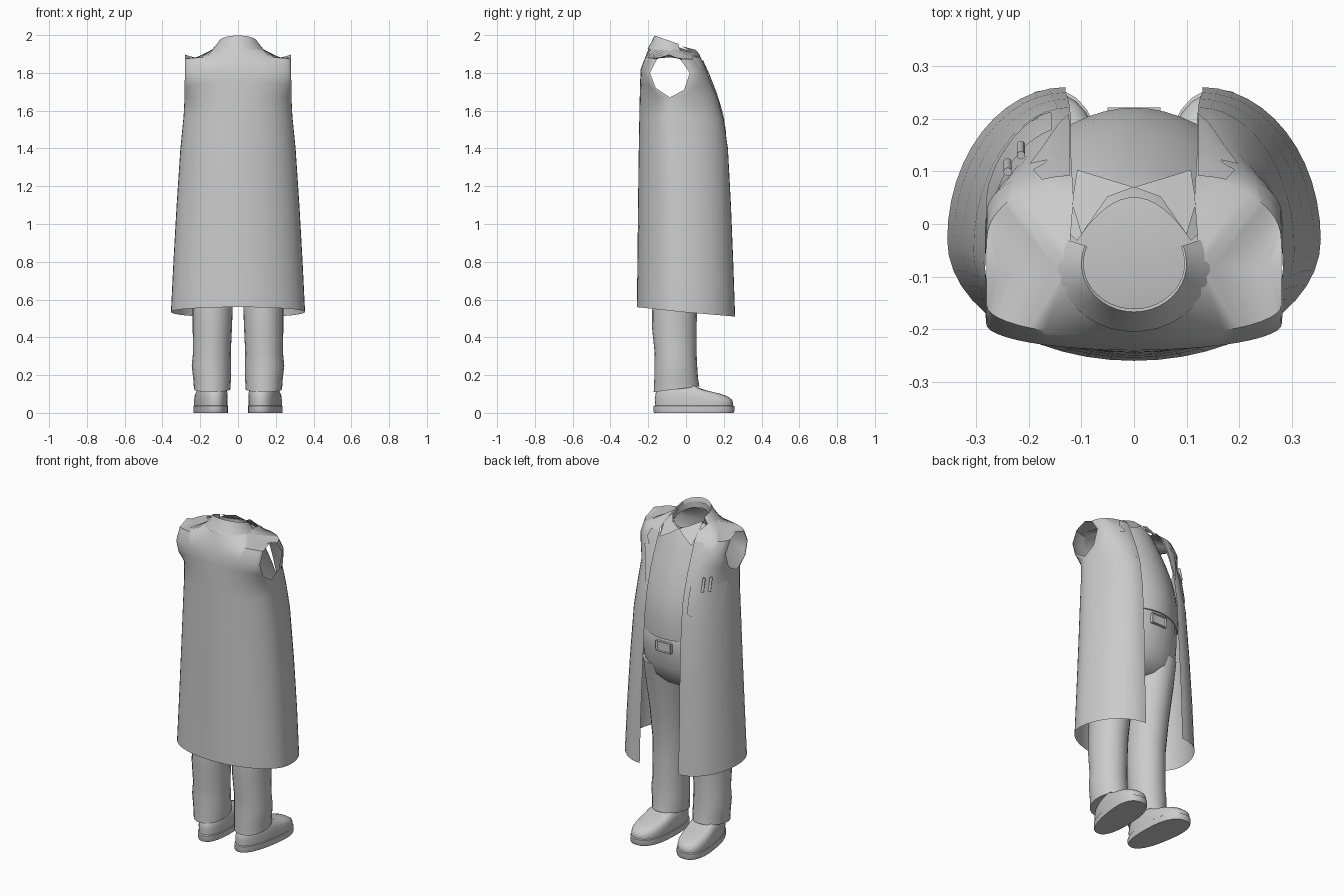
import bpy, bmesh, math
from math import sin, cos, pi, radians
from mathutils import Vector
from mathutils.bvhtree import BVHTree

if "Cube" in bpy.data.objects:
    bpy.data.objects.remove(bpy.data.objects["Cube"])

grey = bpy.data.materials.new("plain_grey")
grey.use_nodes = True
grey.diffuse_color = (0.6, 0.6, 0.6, 1)
grey.node_tree.nodes["Principled BSDF"].inputs["Base Color"].default_value = (0.6, 0.6, 0.6, 1)


def finish(name, bm, outward=None, angle=40):
    bmesh.ops.remove_doubles(bm, verts=bm.verts, dist=0.0005)
    bmesh.ops.recalc_face_normals(bm, faces=bm.faces)
    if outward:  # open shells: the sum of normals along this way must be positive
        if sum(f.normal.dot(Vector(outward)) * f.calc_area() for f in bm.faces) < 0:
            bmesh.ops.reverse_faces(bm, faces=bm.faces)
    me = bpy.data.meshes.new(name)
    bm.to_mesh(me)
    bm.free()
    me.materials.append(grey)
    ob = bpy.data.objects.new(name, me)
    bpy.context.collection.objects.link(ob)
    bpy.ops.object.select_all(action='DESELECT')
    ob.select_set(True)
    bpy.context.view_layer.objects.active = ob
    bpy.ops.object.shade_smooth_by_angle(angle=radians(angle))
    return ob


def loft(bm, rows, closed=False, caps=(False, False), mirror=False):
    for sx in ((1, -1) if mirror else (1,)):
        vs = [[bm.verts.new((p[0] * sx, p[1], p[2])) for p in r] for r in rows]
        n = len(rows[0])
        for a, b in zip(vs, vs[1:]):
            for i in range(n if closed else n - 1):
                j = (i + 1) % n
                bm.faces.new((a[i], a[j], b[j], b[i]))
        for cap, r in zip(caps, (vs[0], vs[-1])):
            if cap:
                bm.faces.new(r)


def oval(cx, cy, rx, ry, z, n=20, tilt=0):
    ring = []
    for i in range(n):
        t = 2 * pi * i / n
        ring.append((cx + rx * cos(t), cy + ry * sin(t), z + tilt * sin(t)))
    return ring


def interp(table, v):
    for (a, fa), (b, fb) in zip(table, table[1:]):
        if v <= b:
            return fa + (fb - fa) * max(0, (v - a) / (b - a))
    return table[-1][1]


# Coat: back and front panels that part around the armhole
COLS = 12
NECK = Vector((0.125, -0.08, 1.93))
SHOULDER = Vector((0.28, -0.09, 1.897))


def panel_row(x0, y0, z0, x1, y1, z1):
    row = []
    for i in range(COLS + 1):
        t = pi / 2 * i / COLS
        row.append((x0 + (x1 - x0) * sin(t), y1 + (y0 - y1) * cos(t),
                    z0 + (z1 - z0) * (1 - cos(t))))
    return row


def seam_row(neck_edge):
    h = COLS // 2
    row = [neck_edge(i / h) for i in range(h)]
    for i in range(h + 1):
        p = NECK.lerp(SHOULDER, i / h)
        p.z -= 0.03 * sin(pi * i / h)
        row.append(p)
    return row


back = [(0, -.26, .56, .355, -.03, .535), (0, -.257, .8, .342, -.03, .8),
        (0, -.254, 1.1, .325, -.035, 1.1), (0, -.25, 1.4, .305, -.05, 1.4),
        (0, -.247, 1.57, .288, -.07, 1.57), (0, -.245, 1.67, .283, -.085, 1.67),
        (0, -.243, 1.75, .283, -.16, 1.72), (0, -.24, 1.82, .281, -.19, 1.8),
        (0, -.215, 1.885, .28, -.155, 1.872)]
front = [(.13, .26, .51, .355, -.03, .535), (.13, .25, .8, .342, -.03, .8),
         (.125, .238, 1.1, .325, -.035, 1.1), (.122, .222, 1.4, .305, -.05, 1.4),
         (.12, .2, 1.55, .288, -.07, 1.57), (.12, .165, 1.67, .283, -.085, 1.67),
         (.12, .135, 1.75, .283, -.01, 1.71), (.118, .105, 1.82, .281, .02, 1.8),
         (.117, .08, 1.875, .28, -.03, 1.872)]
back_rows = [panel_row(*r) for r in back]
back_rows.append(seam_row(lambda s: (NECK.x * sin(s * pi / 2),
                                     NECK.y - 0.115 * cos(s * pi / 2), 1.935)))
front_rows = [panel_row(*r) for r in front]
front_rows.append(seam_row(lambda s: (.115 + .01 * s, .05 - .13 * s, 1.905 + .025 * s)))
bm = bmesh.new()
loft(bm, back_rows, mirror=True)
bmesh.ops.reverse_faces(bm, faces=bm.faces)
loft(bm, front_rows, mirror=True)
surface = BVHTree.FromBMesh(bm)
finish("coat", bm, (0, -1, 0.2), 50)


def drape(x, z, lift):
    hit = surface.ray_cast(Vector((x, 1, z)), Vector((0, -1, 0)))[0]
    return (x, (hit.y if hit else 0.05) + lift, z)


# Lapels lying on the coat front, with a notch
lapel = [(1.53, .124), (1.6, .145), (1.7, .172), (1.775, .198), (1.785, .165),
         (1.8, .172), (1.815, .192), (1.865, .175)]
bm = bmesh.new()
loft(bm, [[drape(.123 + (xo - .123) * i / 5, z, .007) for i in range(6)]
          for z, xo in lapel], mirror=True)
finish("lapels", bm, (0, 1, 0))

# Coat collar standing round the neck, lower toward the front
bm = bmesh.new()
rows = []
for rx, ry, drop in ((.145, .13, .085), (.122, .11, .045), (.1, .092, 0), (.096, .086, .005), (.1, .09, .07)):
    row = []
    for i in range(25):
        t = pi * (-0.12 + 1.24 * i / 24)
        y = -.075 - ry * sin(t)
        row.append((rx * cos(t), y, 1.943 - .35 * (y + .01) - drop * (0.6 + 0.4 * sin(t))))
    rows.append(row)
loft(bm, rows)
finish("coat_collar", bm, (0, -1, 0), 50)

# Shirt front, curved across the chest and belly
bm = bmesh.new()
rows = []
for z, y, w, k in ((1.285, .2, .235, 2.2), (1.285, .219, .235, 2.2), (1.4, .221, .235, 2.2),
                   (1.5, .206, .225, 2.2), (1.6, .178, .215, 2.2), (1.7, .143, .2, 2.4),
                   (1.8, .102, .17, 2.8), (1.86, .075, .14, 4), (1.9, .05, .108, 7)):
    rows.append([(w * i / 8, y - k * (w * i / 8) ** 2, z + 2.5 * max(0, z - 1.8) * abs(w * i / 8))
                 for i in range(-8, 9)])
loft(bm, rows)
finish("shirt", bm, (0, 1, 0))

# Shirt collar band and its two pointed flaps
bm = bmesh.new()
loft(bm, [[(.1 * cos(t), -.05 + .105 * sin(t), 1.94 - .035 * sin(t) - d)
           for t in [2 * pi * i / 24 for i in range(24)]] for d in (0.035, 0)], closed=True)
finish("shirt_collar_band", bm)
bm = bmesh.new()
for sx in (1, -1):
    pts = [(0, .07, 1.9), (.05, .052, 1.922), (.1, -.02, 1.94),
           (.118, .04, 1.905), (.108, .103, 1.835), (.05, .085, 1.865)]
    bm.faces.new([bm.verts.new((x * sx, y, z)) for x, y, z in pts])
finish("shirt_collar_flaps", bm, (0, 1, 1))

# Trousers: hips and two legs
bm = bmesh.new()
hips = [(.95, .1, .06, -.02), (.97, .19, .12, -.01), (1.02, .235, .165, -.005), (1.1, .252, .19, 0),
        (1.2, .255, .204, .002), (1.3, .25, .208, .002), (1.34, .23, .19, 0), (1.36, .15, .12, 0)]
loft(bm, [oval(0, cy, rx, ry, z, 28) for z, rx, ry, cy in hips], True, (True, True))
finish("trouser_hips", bm)
leg = [(.125, .137, -.05, .096, .121, .015), (.18, .137, -.052, .1, .116, 0),
       (.25, .141, -.054, .104, .113, 0), (.32, .138, -.055, .1, .111, 0),
       (.45, .136, -.062, .104, .118, 0), (.56, .134, -.06, .106, .119, 0),
       (.75, .132, -.045, .114, .13, 0), (.95, .128, -.02, .122, .15, 0),
       (1.08, .126, -.005, .122, .165, 0)]
for side, sx in (("left", 1), ("right", -1)):
    bm = bmesh.new()
    loft(bm, [oval(x * sx, y, rx, ry, z, 20, tilt) for z, x, y, rx, ry, tilt in leg],
         True, (True, True))
    finish(side + "_trouser_leg", bm)

# Belt buckle: a frame with a sunken plate
bpy.ops.mesh.primitive_cube_add(size=1, location=(0, .207, 1.235))
buckle = bpy.context.object
buckle.name = "belt_buckle"
buckle.scale = (.1, .028, .06)
buckle.data.materials.append(grey)
bm = bmesh.new()
bm.from_mesh(buckle.data)
bm.faces.ensure_lookup_table()
face = max(bm.faces, key=lambda f: f.normal.y)
bmesh.ops.inset_region(bm, faces=[face], thickness=.1, depth=0)
bmesh.ops.translate(bm, verts=face.verts, vec=(0, -.2, 0))
bm.to_mesh(buckle.data)
bm.free()


# Shoes: a flat sole and a domed upper, toes turned slightly out
def shoe_ring(sx, scale, height):
    ring = []
    for i in range(28):
        t = 2 * pi * i / 28
        c, s = cos(t), sin(t)
        y = .214 * math.copysign(abs(s) ** .8, s) * scale
        x = (.088 + .06 * y) * math.copysign(abs(c) ** .85, c) * scale
        x += .14 + .09 * y
        ring.append((sx * x, y + .042, height(y + .042)))
    return ring


top = [(-.17, .15), (.04, .148), (.08, .125), (.15, .11), (.26, .085)]
for side, sx in (("left", 1), ("right", -1)):
    bm = bmesh.new()
    loft(bm, [shoe_ring(sx, s, lambda y, z=z: z) for s, z in ((.98, 0), (1, .008), (1, .036), (.95, .04))],
         True, (True, True))
    finish(side + "_shoe_sole", bm)
    bm = bmesh.new()
    loft(bm, [shoe_ring(sx, s, lambda y, f=f: .035 + (interp(top, y) - .035) * f)
              for s, f in ((.96, 0), (.97, .35), (.94, .65), (.84, .88), (.65, .98), (.3, 1))],
         True, (True, True))
    finish(side + "_shoe_upper", bm)

# Breast pocket with rounded lower corners, and two pens
bm = bmesh.new()
rows = []
for z, w in ((1.465, .045), (1.475, .058), (1.5, .062), (1.56, .062), (1.63, .062)):
    rows.append([drape(-.218 + w * i / 4, z, .009) for i in range(-4, 5)])
loft(bm, rows)
finish("breast_pocket", bm, (0, 1, 0))
for k, x in enumerate((-.24, -.215)):
    base = Vector(drape(x, 1.6, .012))
    tip = Vector(drape(x, 1.68, .014))
    axis = tip - base
    bpy.ops.mesh.primitive_cylinder_add(vertices=10, radius=.008, depth=axis.length,
                                        location=(base + tip) / 2)
    pen = bpy.context.object
    pen.name = "pen_%d" % (k + 1)
    pen.rotation_euler = axis.to_track_quat('Z', 'Y').to_euler()
    pen.data.materials.append(grey)
    bpy.ops.object.shade_smooth_by_angle(angle=radians(40))
